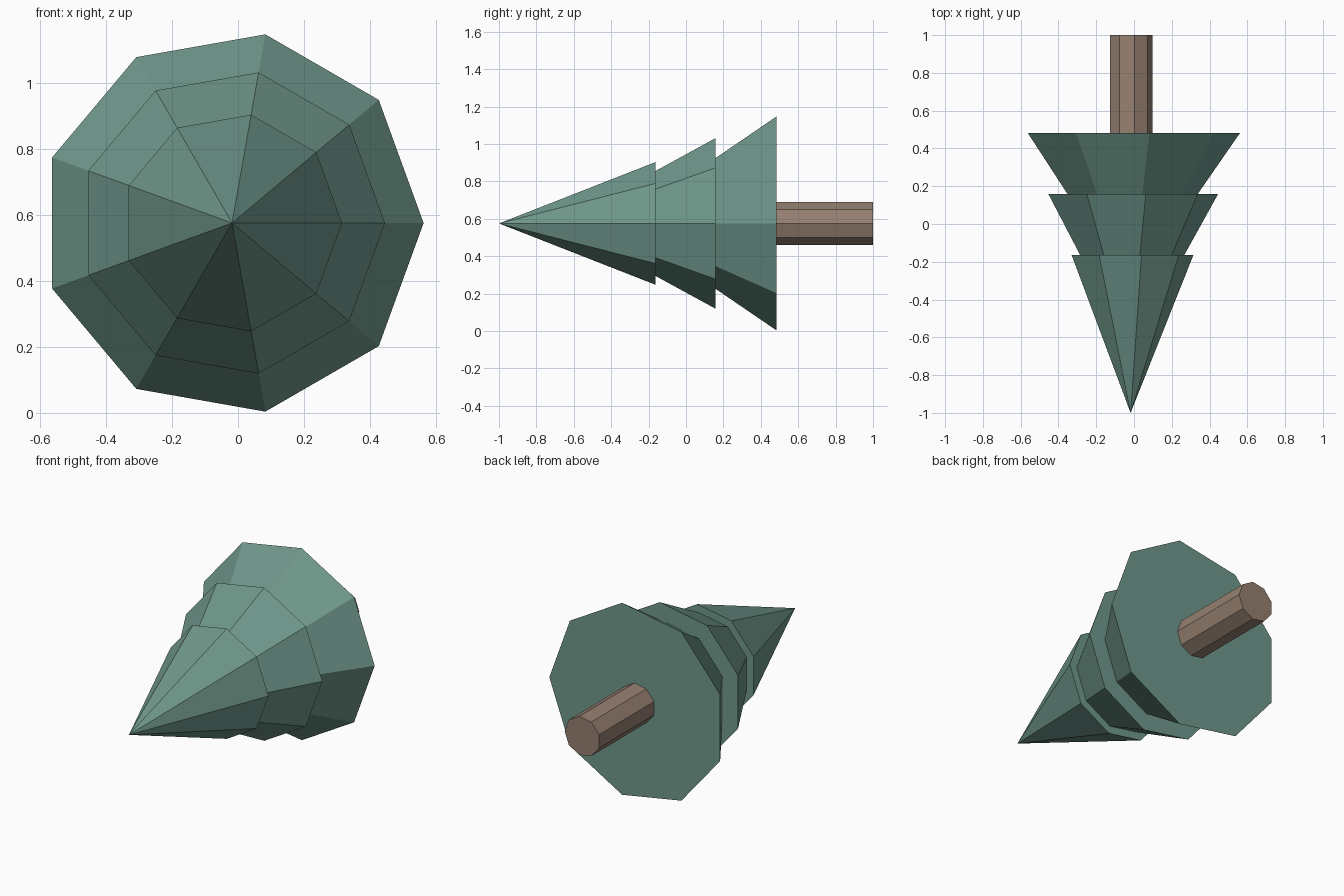
import bpy
import bmesh
from math import cos, sin, tau

cube = bpy.data.objects.get("Cube")
if cube:
    bpy.data.objects.remove(cube)

SIDES = 9
AXIS_X, AXIS_Z = -0.018, 0.575


def flat_material(name, rgb):
    mat = bpy.data.materials.new(name)
    mat.use_nodes = True
    color = (*rgb, 1.0)
    mat.diffuse_color = color
    bsdf = next(n for n in mat.node_tree.nodes if n.type == "BSDF_PRINCIPLED")
    bsdf.inputs["Base Color"].default_value = color
    return mat


def lathe_along_y(name, profile, mat):
    """Turn (radius, y) points into a faceted solid around the tree's axis."""
    bm = bmesh.new()
    rings = []
    for radius, y in profile:
        count = SIDES if radius else 1
        rings.append([bm.verts.new((AXIS_X + radius * cos(tau * i / SIDES), y,
                                    AXIS_Z + radius * sin(tau * i / SIDES)))
                      for i in range(count)])
    for a, b in zip(rings, rings[1:]):
        for i in range(SIDES):
            j = (i + 1) % SIDES
            if len(a) == 1:
                bm.faces.new((a[0], b[i], b[j]))
            else:
                bm.faces.new((a[i], b[i], b[j], a[j]))
    for ring in (rings[0], rings[-1]):
        if len(ring) > 1:
            bm.faces.new(ring)
    bmesh.ops.recalc_face_normals(bm, faces=bm.faces)
    mesh = bpy.data.meshes.new(name)
    bm.to_mesh(mesh)
    bm.free()
    mesh.materials.append(mat)
    obj = bpy.data.objects.new(name, mesh)
    bpy.context.collection.objects.link(obj)
    return obj


green = flat_material("pine green", (0.162, 0.314, 0.262))
brown = flat_material("bark brown", (0.305, 0.216, 0.165))

# Three stacked tiers of foliage, tip pointing to the front
lathe_along_y("foliage", [(0, -1.0),
                          (0.333, -0.163), (0.285, -0.163),
                          (0.463, 0.158), (0.355, 0.158),
                          (0.58, 0.483)], green)

# Trunk behind the widest tier
lathe_along_y("trunk", [(0.117, 0.45), (0.117, 1.0)], brown)
